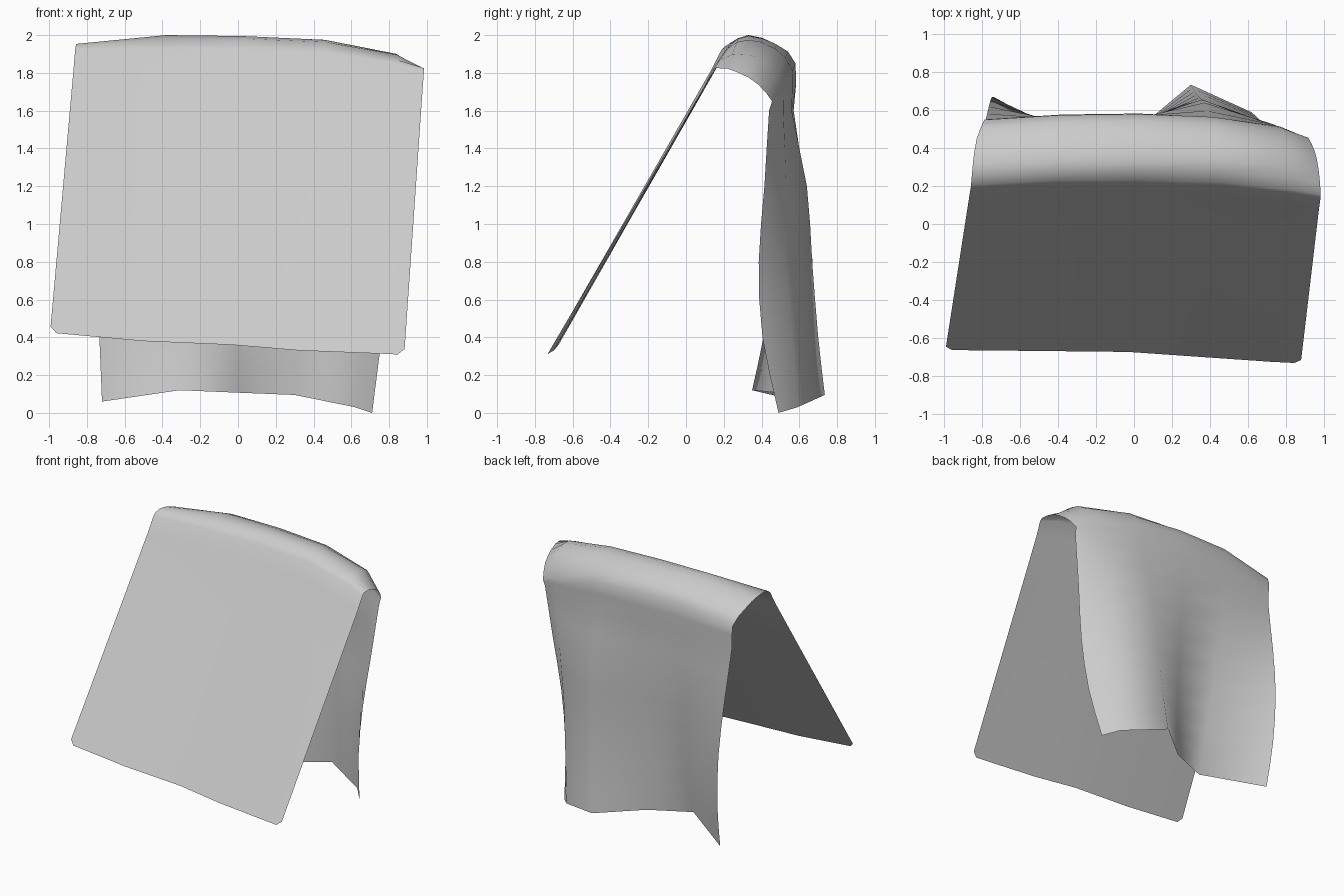
import bpy, bmesh
from mathutils import Vector

if "Cube" in bpy.data.objects:
    bpy.data.objects.remove(bpy.data.objects["Cube"])

# One draped sheet, as lengthwise strips from left to right:
# front hem, front top, ridge, shoulder, back top, back depth at four heights, back hem
STRIPS = [
    ((-.995, -.665, .425), (-.86, .205, 1.94), (-.85, .32, 1.945), (-.83, .45, 1.89),
     (-.79, .55, 1.78), (.55, .62, .67, .66), (-.72, .605, .06)),
    ((-.50, -.67, .38), (-.42, .23, 1.945), (-.38, .33, 2.0), (-.39, .48, 1.95),
     (-.38, .575, 1.85), (.565, .535, .475, .41), (-.31, .35, .12)),
    ((-.03, -.675, .36), (.02, .23, 1.945), (.02, .33, 1.995), (.03, .48, 1.95),
     (.03, .58, 1.85), (.57, .545, .51, .49), (.0, .485, .107)),
    ((.33, -.70, .33), (.46, .22, 1.93), (.46, .33, 1.975), (.44, .47, 1.93),
     (.41, .565, 1.81), (.56, .64, .668, .70), (.30, .735, .095)),
    ((.72, -.727, .315), (.84, .18, 1.87), (.84, .31, 1.90), (.82, .43, 1.85),
     (.77, .51, 1.72), (.515, .53, .53, .56), (.62, .59, .03)),
    ((.88, -.735, .308), (.985, .155, 1.825), (.975, .28, 1.80), (.955, .38, 1.74),
     (.92, .455, 1.65), (.44, .415, .385, .405), (.71, .49, .0)),
]
BACK_Z = (1.6, 1.2, .8, .4)


def smooth(points, steps):
    """Catmull-Rom curve through the points."""
    pts = [2 * points[0] - points[1]] + points + [2 * points[-1] - points[-2]]
    out = []
    for a, b, c, d in zip(pts, pts[1:], pts[2:], pts[3:]):
        for k in range(steps):
            t = k / steps
            out.append(.5 * (2 * b + (c - a) * t + (2 * a - 5 * b + 4 * c - d) * t * t
                             + (3 * b - a - 3 * c + d) * t ** 3))
    return out + [points[-1]]


def strip_points(*strip):
    hem, top, ridge, shoulder, back_top, back_hem = map(Vector, strip[:5] + strip[6:])
    # flat, leaning front panel, then the rolled top fold
    pts = [hem.lerp(top, t) for t in (0, .45, .92, 1)] + [ridge, shoulder, back_top]
    # wavy hanging back
    for z, y in zip(BACK_Z, strip[5]):
        t = (back_top.z - z) / (back_top.z - back_hem.z)
        pts.append(Vector((back_top.x + (back_hem.x - back_top.x) * t, y, z)))
    return pts + [back_hem]


# Broad straight facets across, gently curved along the drape
rows = list(zip(*[smooth(strip_points(*s), 2) for s in STRIPS]))

# Skin the grid
bm = bmesh.new()
grid = [[bm.verts.new(p) for p in row] for row in rows]
for lo, hi in zip(grid, grid[1:]):
    for i in range(len(lo) - 1):
        bm.faces.new((lo[i], lo[i + 1], hi[i + 1], hi[i]))

# Clip the two front hem corners
bmesh.ops.bevel(bm, geom=[grid[0][0], grid[0][-1]], offset=.035, segments=1,
                affect='VERTICES')

for f in bm.faces:
    f.smooth = True
mesh = bpy.data.meshes.new("draped_cloth")
bm.to_mesh(mesh)
bm.free()
cloth = bpy.data.objects.new("draped_cloth", mesh)
bpy.context.collection.objects.link(cloth)
